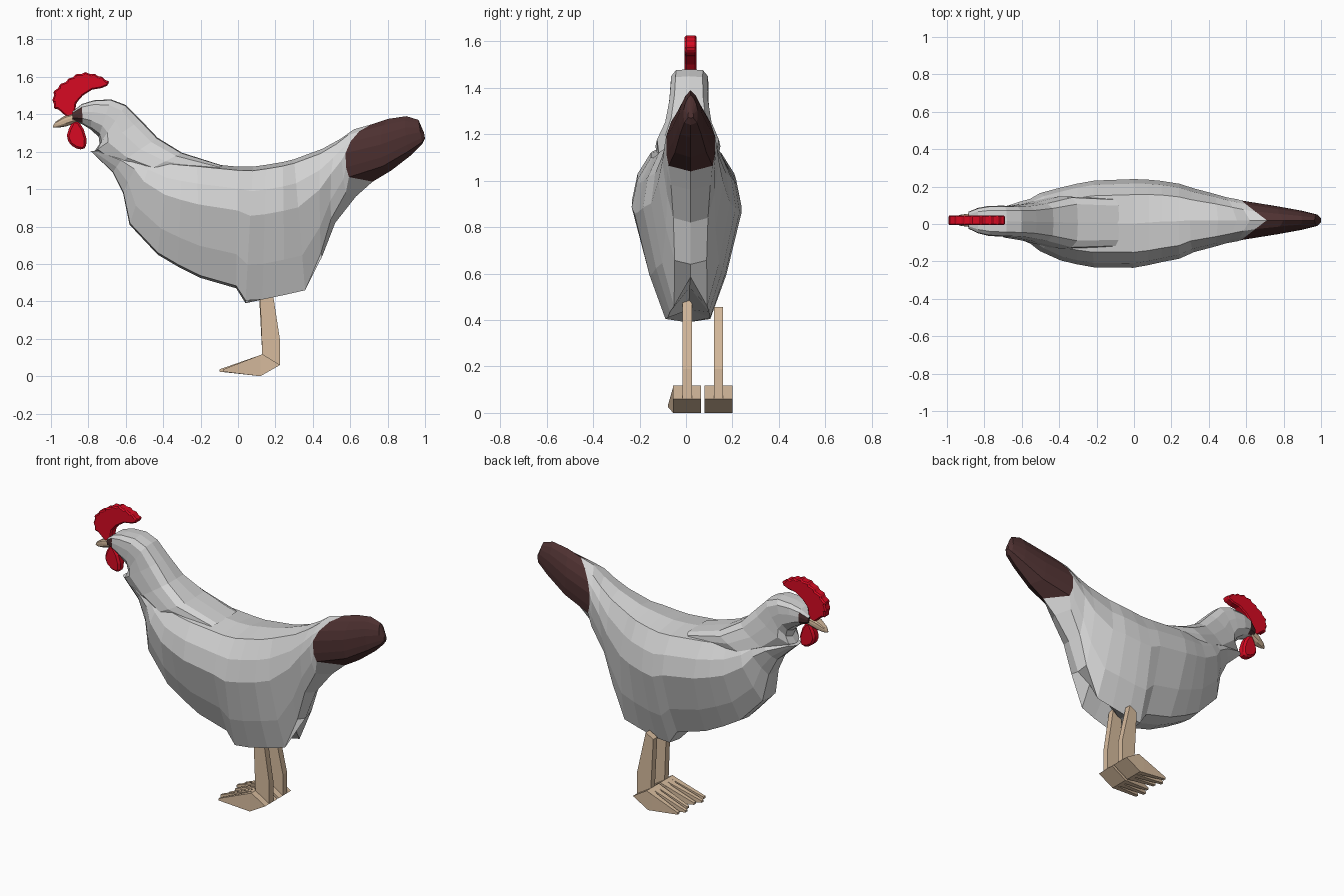
import bpy, bmesh, math
from mathutils import Vector


def material(name, rgb):
    m = bpy.data.materials.new(name)
    m.diffuse_color = (*rgb, 1)
    return m


WHITE = material("feather white", (0.66, 0.66, 0.66))
BROWN = material("dark brown", (0.075, 0.03, 0.03))
RED = material("comb red", (0.68, 0.003, 0.016))
TAN = material("leg tan", (0.68, 0.50, 0.34))
CY = 0.02  # head and tail sit slightly off centre


def finish(name, bm, *mats):
    bmesh.ops.recalc_face_normals(bm, faces=bm.faces)
    me = bpy.data.meshes.new(name)
    bm.to_mesh(me)
    bm.free()
    for m in mats:
        me.materials.append(m)
    ob = bpy.data.objects.new(name, me)
    bpy.context.collection.objects.link(ob)
    return ob


def skin(name, rings, mats, rule=None):
    """Join equal closed rings of points and cap both ends."""
    bm = bmesh.new()
    loops = [[bm.verts.new(p) for p in r] for r in rings]
    n = len(loops[0])
    for a, b in zip(loops, loops[1:]):
        for i in range(n):
            bm.faces.new((a[i], a[(i + 1) % n], b[(i + 1) % n], b[i]))
    bm.faces.new(loops[0])
    bm.faces.new(loops[-1])
    if rule:
        for f in bm.faces:
            f.material_index = int(rule(f.calc_center_median()))
    return finish(name, bm, *mats)


def ring(top, bot, hw, half, y=0.0, lead=0.0):
    """Ring spanned between a top and a bottom point in the xz plane."""
    pts = half + [(-w, t) for w, t in reversed(half) if w > 0]
    return [Vector((bot[0] + (top[0] - bot[0]) * t - lead * abs(w), y + w * hw,
                    bot[1] + (top[1] - bot[1]) * t)) for w, t in pts]


def prism(name, outline, y0, y1, mat, bevel=0):
    """Extrude an xz outline along y."""
    ob = skin(name, [[(x, y, z) for x, z in outline] for y in (y0, y1)], [mat])
    if bevel:
        b = ob.modifiers.new("bevel", "BEVEL")
        b.width, b.segments = bevel, 1
    return ob


# Cross-section halves: (width factor, height factor), bottom to top
BODY = [(0, 0), (0.42, 0.02), (0.72, 0.28), (1, 0.64), (0.9, 0.82), (0.65, 0.97), (0, 1)]
TAIL = [(0, 0), (0.9, 0.08), (1, 0.25), (1, 0.5), (0.8, 0.7), (0.45, 0.88), (0, 1)]
NECK = [(0, 0), (0.6, 0.08), (0.95, 0.3), (1, 0.6), (0.95, 0.85), (0.7, 0.98), (0, 1)]


def mix(k):
    return [(a + (c - a) * k, b + (d - b) * k) for (a, b), (c, d) in zip(BODY, TAIL)]


# Body: top point, bottom point, half width, blend towards tail, side shift
body = [
    ((-0.74, 1.205), (-0.79, 1.205), 0.05, 0, 0.02),
    ((-0.60, 1.19), (-0.67, 1.09), 0.095, 0, 0.02),
    ((-0.52, 1.18), (-0.615, 0.98), 0.12, 0, 0.015),
    ((-0.46, 1.17), (-0.58, 0.81), 0.155, 0, 0.01),
    ((-0.37, 1.15), (-0.43, 0.65), 0.195, 0, 0),
    ((-0.30, 1.145), (-0.32, 0.585), 0.215, 0, 0),
    ((-0.22, 1.14), (-0.20, 0.525), 0.232, 0, 0),
    ((0.0, 1.12), (-0.01, 0.47), 0.237, 0, 0.003),
    ((0.08, 1.12), (0.04, 0.39), 0.23, 0, 0.008),
    ((0.15, 1.13), (0.13, 0.395), 0.218, 0, 0.013),
    ((0.24, 1.145), (0.25, 0.42), 0.20, 0, 0.015),
    ((0.30, 1.16), (0.36, 0.445), 0.17, 0, 0.02),
    ((0.45, 1.215), (0.45, 0.64), 0.14, 0.15, 0.02),
    ((0.55, 1.27), (0.52, 0.82), 0.122, 0.4, 0.02),
    ((0.62, 1.32), (0.63, 0.96), 0.112, 0.7, 0.02),
]
border = ring((0.71, 1.345), (0.72, 1.04), 0.105, TAIL, CY, 0.14)
rings = [ring(t, b, w, mix(k), y, 0.1 * k) for t, b, w, k, y in body]
for i, lift in ((9, 0.05), (10, 0.12), (11, 0.14)):  # hollow between the legs
    rings[i][0].z += lift
skin("body", rings + [border], [WHITE])

# Dark tail tip
tail = [
    ((0.80, 1.375), (0.82, 1.10), 0.075, 0.05),
    ((0.90, 1.39), (0.93, 1.185), 0.05, 0.02),
    ((0.965, 1.37), (0.985, 1.24), 0.03, 0),
    ((0.995, 1.30), (1.0, 1.27), 0.012, 0),
]
skin("tail_tip", [border] + [ring(t, b, w, TAIL, CY, l) for t, b, w, l in tail], [BROWN])

# Head and neck, with dark eye patches on the front sides
neck = [
    ((-0.885, 1.415), (-0.885, 1.365), 0.045),
    ((-0.835, 1.455), (-0.83, 1.345), 0.068),
    ((-0.77, 1.475), (-0.79, 1.32), 0.08),
    ((-0.68, 1.48), (-0.745, 1.28), 0.083),
    ((-0.60, 1.45), (-0.74, 1.24), 0.083),
    ((-0.52, 1.37), (-0.77, 1.20), 0.088),
    ((-0.43, 1.275), (-0.66, 1.12), 0.105),
    ((-0.30, 1.195), (-0.52, 1.08), 0.14),
    ((-0.08, 1.125), (-0.20, 1.07), 0.13),
]
skin("head_and_neck", [ring(t, b, w, NECK, CY * (1 - i / 12)) for i, (t, b, w) in enumerate(neck)],
     [WHITE, BROWN], lambda c: c.x < -0.845 and 1.368 < c.z < 1.42)

# Beak
beak = [((-0.86, 1.41), (-0.86, 1.355), 0.038), ((-0.93, 1.39), (-0.92, 1.335), 0.03),
        ((-0.975, 1.36), (-0.965, 1.328), 0.016), ((-0.99, 1.338), (-0.988, 1.33), 0.004)]
skin("beak", [ring(t, b, w, NECK, CY) for t, b, w in beak], [TAN])

# Comb: crescent with a scalloped outer edge
outer = [(-0.92, 1.39), (-0.985, 1.43), (-0.995, 1.47), (-0.99, 1.52), (-0.955, 1.56), (-0.91, 1.59),
         (-0.87, 1.615), (-0.82, 1.628), (-0.77, 1.62), (-0.73, 1.605), (-0.688, 1.58)]
inner = [(-0.695, 1.555), (-0.73, 1.54), (-0.78, 1.532), (-0.83, 1.50), (-0.865, 1.46), (-0.875, 1.37)]
comb = []
for a, b in zip(outer, outer[1:]):
    dx, dz = b[0] - a[0], b[1] - a[1]
    d = 0.01 / math.hypot(dx, dz)
    comb += [a, (a[0] + dx * 0.75 + dz * d, a[1] + dz * 0.75 - dx * d)]
comb += [outer[-1]] + inner
prism("comb", comb, CY - 0.026, CY + 0.026, RED, 0.008)

# Wattle
prism("wattle", [(-0.88, 1.37), (-0.905, 1.32), (-0.917, 1.28), (-0.9, 1.24), (-0.865, 1.217), (-0.83, 1.21),
                 (-0.812, 1.225), (-0.81, 1.27), (-0.825, 1.32), (-0.85, 1.36)],
      CY - 0.028, CY + 0.028, RED, 0.012)

# Legs: shank, heel block and three tapering toes each
for side, y, shift, top in (("left", 0.005, -0.025, 0.58), ("right", 0.14, 0.0, 0.455)):
    prism(f"{side}_shank", [(0.113, top - 0.03), (0.13, 0.11), (0.225, 0.06), (0.225, 0.19), (0.165, top)],
          y - 0.02, y + 0.02, TAN)
    prism(f"{side}_heel", [(0.09, 0.10), (0.13, 0.118), (0.225, 0.06), (0.12, 0.0), (0.09, 0.004)],
          y - 0.06, y + 0.06, TAN)
    for i in (-1, 0, 1):
        yb, yt = y + i * 0.042, y + i * 0.047 + shift
        xt = -0.10 + 0.02 * abs(i)
        skin(f"{side}_toe_{i + 2}",
             [[(0.12, yb - 0.018, 0.113), (0.12, yb + 0.018, 0.113),
               (0.12, yb + 0.018, 0.0), (0.12, yb - 0.018, 0.0)],
              [(xt, yt - 0.01, 0.036), (xt, yt + 0.01, 0.036),
               (xt, yt + 0.01, 0.024), (xt, yt - 0.01, 0.024)]], [TAN])
